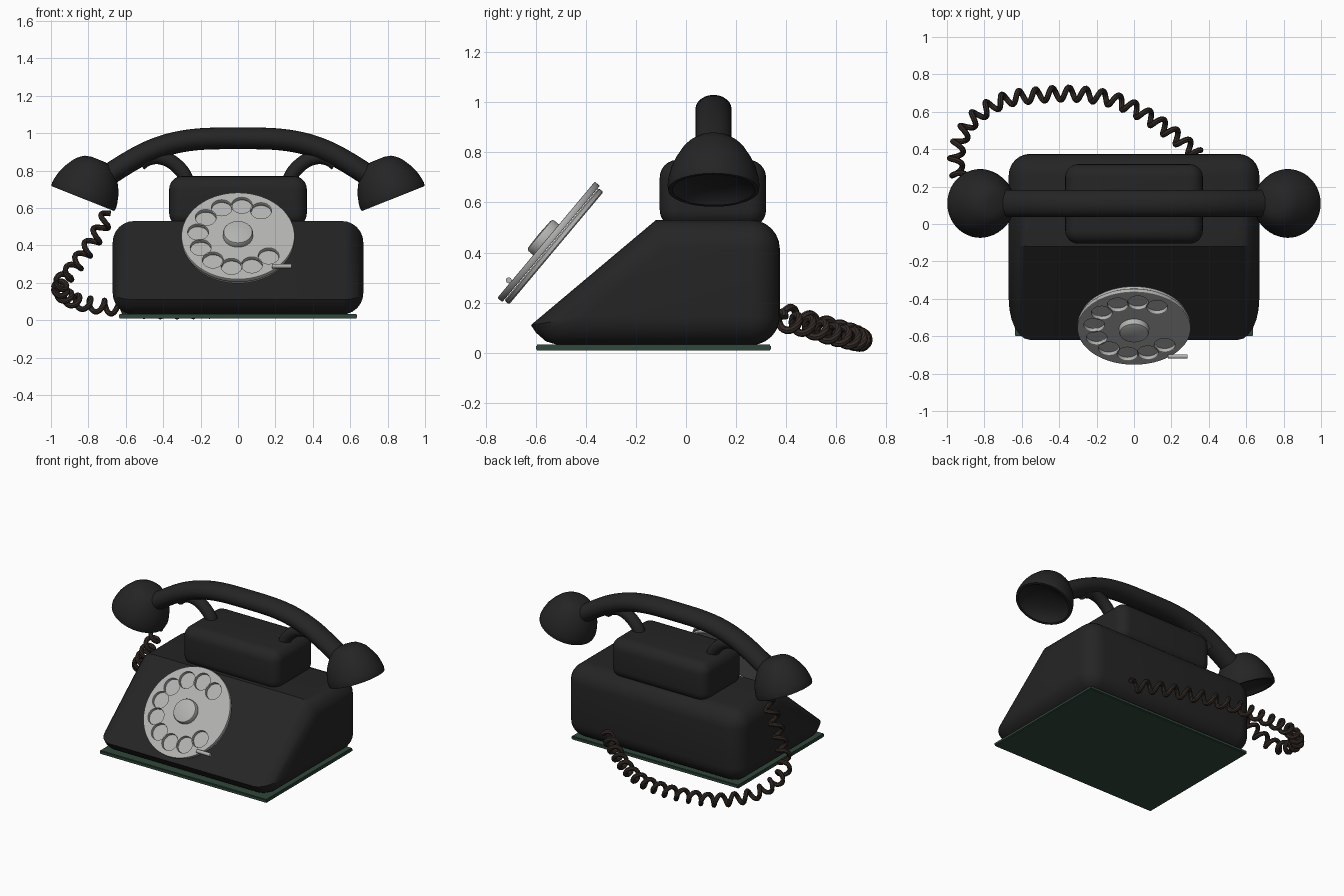
import bpy, bmesh, math
from math import sin, cos, pi, radians
from mathutils import Vector, Matrix

if "Cube" in bpy.data.objects:
    bpy.data.objects.remove(bpy.data.objects["Cube"])


def material(name, rgb):
    m = bpy.data.materials.new(name)
    m.diffuse_color = (*rgb, 1)
    m.use_nodes = True
    m.node_tree.nodes["Principled BSDF"].inputs["Base Color"].default_value = m.diffuse_color
    return m


BLACK = material("black_bakelite", (0.018, 0.018, 0.018))
GREY = material("dial_grey", (0.45, 0.45, 0.44))
GREEN = material("green_felt", (0.03, 0.065, 0.043))
BROWN = material("brown_cord", (0.032, 0.023, 0.019))


def finish(bm, name, mat, matrix=None):
    bmesh.ops.remove_doubles(bm, verts=bm.verts, dist=1e-5)
    bmesh.ops.recalc_face_normals(bm, faces=bm.faces)
    me = bpy.data.meshes.new(name)
    bm.to_mesh(me)
    bm.free()
    ob = bpy.data.objects.new(name, me)
    bpy.context.collection.objects.link(ob)
    me.materials.append(mat)
    if matrix:
        ob.matrix_world = matrix
    return ob


def skin(bm, rings):
    """Quads between successive closed rings of points."""
    vs = [[bm.verts.new(p) for p in r] for r in rings]
    n = len(vs[0])
    for a, b in zip(vs, vs[1:]):
        for i in range(n):
            j = (i + 1) % n
            bm.faces.new((a[i], a[j], b[j], b[i]))
    return vs


def arc(r, a0, a1, n=6):
    return [(r * cos(radians(a0 + (a1 - a0) * i / n)),
             r * sin(radians(a0 + (a1 - a0) * i / n))) for i in range(n + 1)]


def rounded_prism(name, corners, half, r, mat):
    """corners: (core y, core z, outline offsets); ends at x = +-half, all rounded by r."""
    bm = bmesh.new()
    steps = [radians(-90 + 15 * i) for i in range(7)]
    ends = [(-half + r + r * sin(t), cos(t)) for t in steps]
    ends += [(-x, c) for x, c in reversed(ends)]
    skin(bm, [[(x, y + a * c, z + b * c) for y, z, offs in corners for a, b in offs]
              for x, c in ends])
    for x in (-half, half):
        bm.faces.new([bm.verts.new((x, y, z)) for y, z, _ in corners])
    return finish(bm, name, mat)


def smooth_path(pts, n):
    """Catmull-Rom through the points, n steps per span."""
    p = [Vector(q) for q in pts]
    p = [2 * p[0] - p[1]] + p + [2 * p[-1] - p[-2]]
    out = []
    for i in range(1, len(p) - 2):
        a, b, c, d = p[i - 1:i + 3]
        for k in range(n):
            t = k / n
            out.append(0.5 * (2 * b + (c - a) * t + (2 * a - 5 * b + 4 * c - d) * t * t
                              + (3 * b - a - 3 * c + d) * t ** 3))
    return out + [p[-2]]


def frames(path):
    for i, p in enumerate(path):
        t = (path[min(i + 1, len(path) - 1)] - path[max(i - 1, 0)]).normalized()
        s = t.cross(Vector((0, 0, 1))).normalized()
        yield p, s, s.cross(t)


def tube(name, path, rs, ru, sides, mat):
    bm = bmesh.new()
    rings = [[p + s * rs * cos(2 * pi * k / sides) + u * ru * sin(2 * pi * k / sides)
              for k in range(sides)] for p, s, u in frames(path)]
    vs = skin(bm, rings)
    bm.faces.new(vs[0])
    bm.faces.new(vs[-1])
    return finish(bm, name, mat)


def lathe(name, profile, mat, matrix, sides=48):
    bm = bmesh.new()
    skin(bm, [[(r * cos(2 * pi * k / sides), r * sin(2 * pi * k / sides), h)
               for k in range(sides)] for r, h in profile])
    return finish(bm, name, mat, matrix)


# body: sloped front, rounded sides and back
R = 0.115
rounded_prism("body", [
    (-0.40, 0.145, [(-0.11, -0.115), (-0.16, -0.1), (-0.20, -0.065), (-0.22, -0.035)]),
    (-0.078, 0.415, [(-0.042, 0.115)]),
    (0.26, 0.415, arc(R, 90, 0)),
    (0.26, 0.145, arc(R, 0, -90))], 0.67, R, BLACK)

# raised block under the handset
r = 0.07
rounded_prism("cradle_block", [
    (-0.035, 0.57, arc(r, 270, 180)), (-0.035, 0.70, arc(r, 180, 90)),
    (0.25, 0.70, arc(r, 90, 0)), (0.25, 0.57, arc(r, 0, -90))], 0.368, r, BLACK)

# felt base plate
bm = bmesh.new()
bmesh.ops.create_cube(bm, size=1, matrix=Matrix.Translation((0, -0.13, 0.02))
                      @ Matrix.Diagonal((1.275, 0.94, 0.024, 1)))
bmesh.ops.bevel(bm, geom=bm.edges[:], offset=0.005, segments=2, affect='EDGES')
finish(bm, "base_plate", GREEN)

# handset handle, with cups and cradle arms on both sides
half = [(0, 0.972), (0.2, 0.968), (0.35, 0.945), (0.48, 0.90), (0.6, 0.835), (0.74, 0.745)]
pts = [(-x, 0.11, z) for x, z in reversed(half[1:])] + [(x, 0.11, z) for x, z in half]
tube("handset_handle", smooth_path(pts, 5), 0.0725, 0.058, 24, BLACK)

CUP = [(0, 0.225), (0.04, 0.225), (0.075, 0.217), (0.10, 0.2), (0.122, 0.178), (0.152, 0.13),
       (0.17, 0.09), (0.181, 0.045), (0.184, 0.02), (0.181, 0.0), (0.165, 0.0),
       (0.15, 0.015), (0.12, 0.035), (0.07, 0.048), (0, 0.052)]
ARM = [(0.265, 0.72), (0.295, 0.79), (0.36, 0.85), (0.43, 0.872), (0.49, 0.86), (0.525, 0.835)]
for s, side in ((-1, "left"), (1, "right")):
    tilt = Vector((-s * 0.37, 0, 0.93)).to_track_quat('Z', 'Y').to_matrix().to_4x4()
    lathe("handset_cup_" + side, CUP, BLACK, Matrix.Translation((s * 0.83, 0.11, 0.65)) @ tilt)
    tube("cradle_arm_" + side, smooth_path([(s * x, 0.11, z) for x, z in ARM], 4),
         0.04, 0.038, 16, BLACK)

# dial: all pieces share one tilted frame
DIAL = Matrix.Translation((0, -0.54, 0.435)) @ Matrix.Rotation(radians(50), 4, 'X')
lathe("dial_back_plate", [(0, -0.028), (0.288, -0.028), (0.293, -0.023), (0.293, -0.008),
                          (0.288, -0.003), (0, -0.003)], GREY, DIAL, 64)
lathe("dial_hub", [(0, 0.02), (0.08, 0.02), (0.08, 0.05), (0.076, 0.057), (0.068, 0.06),
                   (0, 0.062)], GREY, DIAL)

# finger wheel: filled outline with ten holes
cu = bpy.data.curves.new("finger_wheel", 'CURVE')
cu.dimensions, cu.fill_mode = '2D', 'BOTH'
cu.extrude, cu.bevel_depth, cu.bevel_resolution, cu.offset = 0.009, 0.004, 1, -0.004
circles = [(0, 0, 0.303, 72)]
for i in range(10):
    a = radians(55 + 29.4 * i)
    circles.append((0.215 * cos(a), 0.215 * sin(a), 0.055, 28))
for cx, cy, rad, n in circles:
    sp = cu.splines.new('POLY')
    sp.points.add(n - 1)
    sp.use_cyclic_u = True
    for k, p in enumerate(sp.points):
        p.co = (cx + rad * cos(2 * pi * k / n), cy + rad * sin(2 * pi * k / n), 0, 1)
cu.materials.append(GREY)
wheel = bpy.data.objects.new("finger_wheel", cu)
bpy.context.collection.objects.link(wheel)
wheel.matrix_world = DIAL @ Matrix.Translation((0, 0, 0.012))
bpy.context.view_layer.objects.active = wheel
wheel.select_set(True)
bpy.ops.object.convert(target='MESH')

# finger stop rod
stop = DIAL @ Matrix.Translation((0.235, -0.22, 0.035)) @ Matrix.Rotation(pi / 2, 4, 'Y')
lathe("finger_stop", [(0, -0.052), (0.012, -0.052), (0.012, 0.052), (0, 0.052)], GREY, stop, 12)

# coiled cord from the left cup round to the back of the body
CORD = [(-0.69, 0.11, 0.57), (-0.77, 0.13, 0.43), (-0.87, 0.19, 0.29), (-0.945, 0.28, 0.20),
        (-0.94, 0.42, 0.145), (-0.86, 0.56, 0.10), (-0.7, 0.66, 0.07), (-0.5, 0.69, 0.055),
        (-0.3, 0.695, 0.052), (-0.1, 0.66, 0.058), (0.08, 0.57, 0.08), (0.22, 0.47, 0.11),
        (0.34, 0.37, 0.13)]
line = smooth_path(CORD, 40)
dist, coil, prev = 0, [], line[0]
for p, s, u in frames(line):
    dist += (p - prev).length
    prev = p
    a = 2 * pi * dist / 0.088
    coil.append(p + 0.034 * (s * cos(a) + u * sin(a)))
tube("cord", coil, 0.015, 0.015, 8, BROWN)

# smooth shading with sharp creases kept
bpy.ops.object.select_all(action='SELECT')
bpy.ops.object.shade_smooth_by_angle(angle=radians(35))
